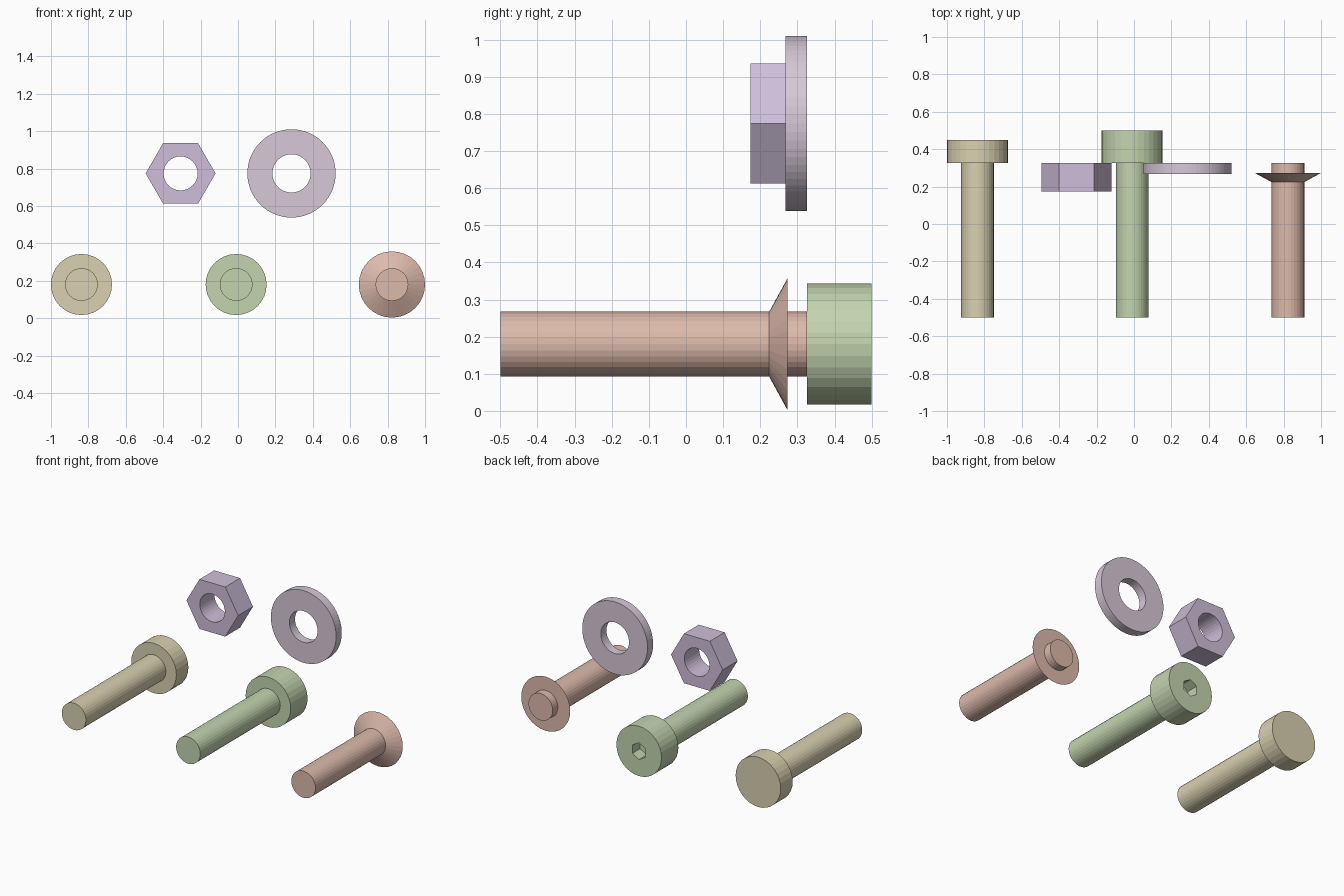
import bpy, bmesh
from math import cos, sin, pi

if "Cube" in bpy.data.objects:
    bpy.data.objects.remove(bpy.data.objects["Cube"])


def material(name, rgb):
    m = bpy.data.materials.new(name)
    m.diffuse_color = (*rgb, 1)
    m.use_nodes = True
    m.node_tree.nodes["Principled BSDF"].inputs["Base Color"].default_value = m.diffuse_color
    return m


def turned(name, x, z, rings, mat, ring_shaped=False):
    """Skin rings (radius, y, sides, turn) along y; cap the ends or join them round a hole."""
    bm = bmesh.new()
    loops = []
    for r, y, n, turn in rings:
        vs = [bm.verts.new((r * cos(turn + 2 * pi * i / n), y,
                            r * sin(turn + 2 * pi * i / n))) for i in range(n)]
        loops.append(vs)
    pairs = list(zip(loops, loops[1:]))
    if ring_shaped:
        pairs.append((loops[-1], loops[0]))
    else:
        bm.faces.new(loops[0])
        bm.faces.new(loops[-1])
    mixed = []
    for a, b in pairs:
        n = len(a)
        if n == len(b):
            for i in range(n):
                j = (i + 1) % n
                bm.faces.new((a[i], a[j], b[j], b[i]))
        else:
            mixed.append((a, b))
    # flat faces between a hexagon and a circle
    for a, b in mixed:
        edges = [bm.edges.get((l[i - 1], l[i])) or bm.edges.new((l[i - 1], l[i]))
                 for l in (a, b) for i in range(len(l))]
        bmesh.ops.triangle_fill(bm, edges=edges, use_beauty=True, use_dissolve=False)
    bmesh.ops.recalc_face_normals(bm, faces=bm.faces[:])
    me = bpy.data.meshes.new(name)
    bm.to_mesh(me)
    bm.free()
    me.materials.append(mat)
    ob = bpy.data.objects.new(name, me)
    ob.location = (x, 0, z)
    bpy.context.collection.objects.link(ob)
    return ob


def circles(profile, n=32):
    return [(r, y, n, 0) for r, y in profile]


yellow = material("yellow", (0.70, 0.64, 0.44))
green = material("green", (0.55, 0.66, 0.43))
red = material("red", (0.72, 0.49, 0.41))
purple = material("purple", (0.62, 0.52, 0.70))
mauve = material("mauve", (0.67, 0.58, 0.68))

SHAFT, HEAD, TIP, SEAT = 0.0875, 0.163, -0.5, 0.326
ROW, UPPER = 0.18, 0.774

# Plain round-head bolt
turned("plain_bolt", -0.837, ROW, circles(
    [(SHAFT, TIP), (SHAFT, SEAT), (HEAD, SEAT), (HEAD, 0.45)]), yellow)

# Socket-head bolt with a hexagonal recess
turned("socket_bolt", -0.01, ROW, circles(
    [(SHAFT, TIP), (SHAFT, SEAT), (HEAD, SEAT), (HEAD, 0.5)])
    + [(0.055, 0.5, 6, pi / 6), (0.055, 0.42, 6, pi / 6)], green)

# Countersunk bolt: conical collar with the shaft end showing behind
turned("countersunk_bolt", 0.823, ROW, circles(
    [(SHAFT, TIP), (SHAFT, 0.224), (0.177, 0.273), (SHAFT, 0.273), (SHAFT, SEAT)]), red)

# Hex nut
turned("hex_nut", -0.307, UPPER,
       [(0.187, 0.173, 6, 0), (0.187, SEAT, 6, 0),
        (0.091, SEAT, 32, 0), (0.091, 0.173, 32, 0)], purple, True)

# Washer
turned("washer", 0.286, UPPER, circles(
    [(0.236, 0.268), (0.236, SEAT), (0.102, SEAT), (0.102, 0.268)], 64), mauve, True)
